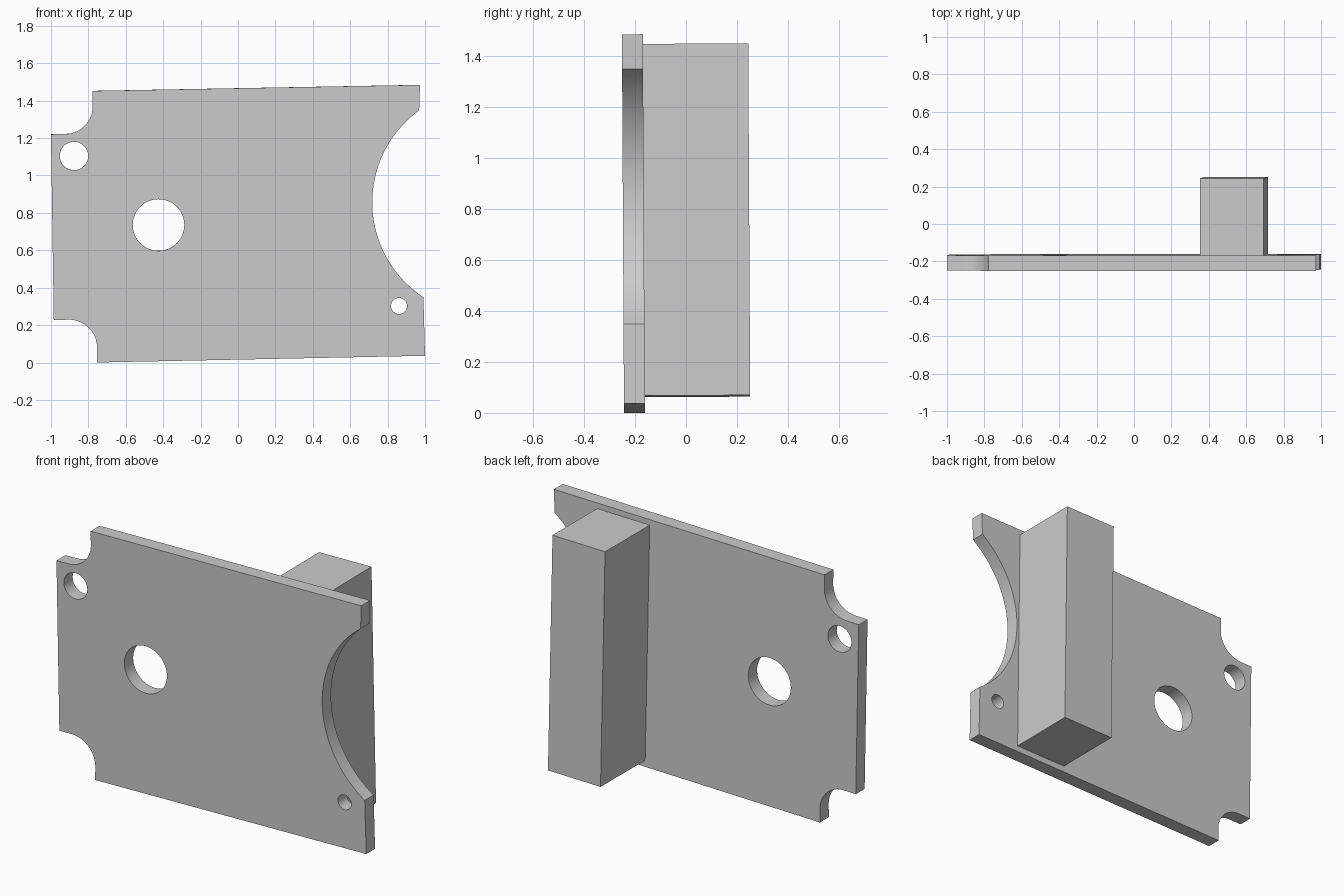
import bpy, bmesh, math
from mathutils import Vector

if "Cube" in bpy.data.objects:
    bpy.data.objects.remove(bpy.data.objects["Cube"])

LEAN = 0.0055      # the whole part leans very slightly forward
FRONT, BACK, POST_BACK = -0.243, -0.161, 0.252


def place(x, y, z):
    return Vector((x, y - LEAN * z, z + LEAN * (y - FRONT)))


def arc(cx, cz, r, a0, a1, n):
    angles = [math.radians(a0 + (a1 - a0) * i / n) for i in range(n + 1)]
    return [(cx + r * math.cos(a), cz + r * math.sin(a)) for a in angles]


def extrude_profile(name, loops, y0, y1):
    """Fill the outline (first loop) minus holes and extrude from y0 to y1."""
    bm = bmesh.new()
    edges = []
    for loop in loops:
        vs = [bm.verts.new(place(x, y0, z)) for x, z in loop]
        edges += [bm.edges.new((vs[i - 1], vs[i])) for i in range(len(vs))]
    bmesh.ops.triangle_fill(bm, edges=edges, use_beauty=True)
    ext = bmesh.ops.extrude_face_region(bm, geom=bm.faces[:], use_keep_orig=True)
    verts = [g for g in ext["geom"] if isinstance(g, bmesh.types.BMVert)]
    bmesh.ops.translate(bm, verts=verts, vec=place(0, y1, 0) - place(0, y0, 0))
    bmesh.ops.recalc_face_normals(bm, faces=bm.faces[:])
    mesh = bpy.data.meshes.new(name)
    bm.to_mesh(mesh)
    bm.free()
    ob = bpy.data.objects.new(name, mesh)
    bpy.context.collection.objects.link(ob)
    return ob


# Plate outline: corner notches on the left, large round cut-out on the right
outline = [(-0.754, 0.0), (1.0, 0.036)]
outline += arc(1.326, 0.856, 0.608, 236.6, 126.0, 48)
outline += [(0.973, 1.484), (-0.778, 1.452)]
outline += arc(-0.924, 1.369, 0.147, 1, -89, 16)
outline += [(-1.0, 1.22), (-0.985, 0.227)]
outline += arc(-0.904, 0.078, 0.151, 91, 1, 16)

# Through holes
holes = [arc(x, z, r, 0, 360, 48)[:-1] for x, z, r in
         [(-0.877, 1.104, 0.076), (-0.425, 0.735, 0.138), (0.861, 0.302, 0.043)]]
plate = extrude_profile("mounting_plate", [outline] + holes, FRONT, BACK)

# Square post on the back of the plate
post = extrude_profile("rear_post", [[(0.377, 0.061), (0.717, 0.067),
                                      (0.693, 1.446), (0.353, 1.440)]],
                       BACK, POST_BACK)

# Smooth the curved walls, keep the edges sharp
bpy.ops.object.select_all(action='DESELECT')
plate.select_set(True)
bpy.context.view_layer.objects.active = plate
bpy.ops.object.shade_smooth_by_angle(angle=math.radians(30))
